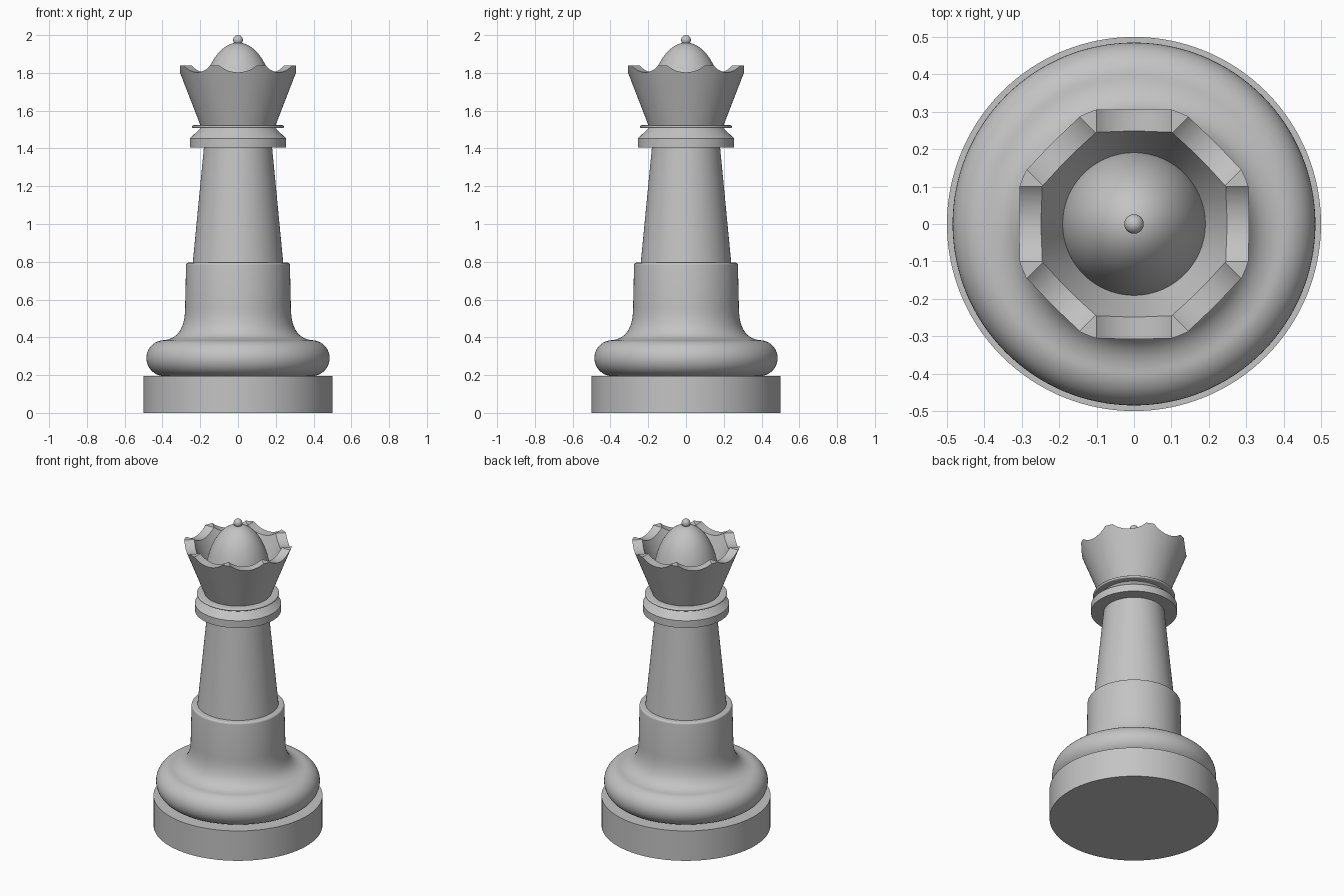
import bpy
import bmesh
from math import cos, sin, pi, tau, radians
from mathutils import Vector, Matrix
from mathutils.geometry import interpolate_bezier

if "Cube" in bpy.data.objects:
    bpy.data.objects.remove(bpy.data.objects["Cube"], do_unlink=True)

grey = bpy.data.materials.new("plain grey")
grey.use_nodes = True
colour = (0.55, 0.55, 0.55, 1)
grey.diffuse_color = colour
grey.node_tree.nodes["Principled BSDF"].inputs["Base Color"].default_value = colour


def activate(obj):
    bpy.ops.object.select_all(action="DESELECT")
    obj.select_set(True)
    bpy.context.view_layer.objects.active = obj


def smooth(obj):
    activate(obj)
    bpy.ops.object.shade_smooth_by_angle(angle=radians(30))


def make_object(name, bm):
    mesh = bpy.data.meshes.new(name)
    bm.to_mesh(mesh)
    bm.free()
    mesh.materials.append(grey)
    obj = bpy.data.objects.new(name, mesh)
    bpy.context.collection.objects.link(obj)
    return obj


def lathe(name, profile, steps=128):
    """Turn a list of (radius, height) points around the z axis."""
    bm = bmesh.new()
    verts = [bm.verts.new((r, 0, z)) for r, z in profile]
    edges = [bm.edges.new(pair) for pair in zip(verts, verts[1:])]
    bmesh.ops.spin(bm, geom=verts + edges, cent=(0, 0, 0), axis=(0, 0, 1),
                   angle=tau, steps=steps, use_duplicate=False)
    bmesh.ops.remove_doubles(bm, verts=bm.verts, dist=1e-5)
    bmesh.ops.recalc_face_normals(bm, faces=bm.faces)
    return make_object(name, bm)


def arc(r, z, a, b, start, end, count):
    """Points on an ellipse centred at (r, z)."""
    angles = [start + (end - start) * i / count for i in range(count + 1)]
    return [(max(0, r + a * cos(t)), z + b * sin(t)) for t in angles]


# Flat round plinth
smooth(lathe("base_plinth", [(0, 0), (0.5, 0), (0.5, 0.195), (0, 0.195)]))

# Rounded cushion flaring up into the shoulder sleeve
cushion = arc(0.39, 0.29, 0.095, 0.095, -pi / 2, pi / 2, 24)
flare = interpolate_bezier(Vector((0.39, 0.385)), Vector((0.31, 0.395)),
                           Vector((0.28, 0.46)), Vector((0.28, 0.56)), 16)
shoulder = arc(0.263, 0.783, 0.012, 0.012, 0, pi / 2, 5)
smooth(lathe("cushion_and_sleeve", [(0, 0.195)] + cushion
             + [(p.x, p.y) for p in flare[1:]] + shoulder + [(0, 0.795)]))

# Tapered stem
smooth(lathe("stem", [(0, 0.79), (0.24, 0.79), (0.18, 1.41), (0, 1.41)]))

# Collar with a sloping top, and the thin ring above it
smooth(lathe("collar", [(0, 1.406), (0.255, 1.406), (0.255, 1.453),
                        (0.195, 1.51), (0, 1.51)]))
ring_edge = arc(0.235, 1.515, 0.008, 0.008, -pi / 2, pi / 2, 8)
smooth(lathe("neck_ring", [(0, 1.507)] + ring_edge + [(0, 1.523)]))

# Hollow flared crown
crown = lathe("crown", [(0, 1.52), (0.198, 1.52), (0.322, 1.84),
                        (0.265, 1.84), (0.18, 1.65), (0, 1.65)])

# Scoop the rim with four long rods, giving eight notches
for i in range(4):
    bm = bmesh.new()
    turn = Matrix.Rotation(i * pi / 4, 4, "Z") @ Matrix.Rotation(pi / 2, 4, "Y")
    bmesh.ops.create_cone(bm, cap_ends=True, segments=96, radius1=0.154,
                          radius2=0.154, depth=1,
                          matrix=Matrix.Translation((0, 0, 1.957)) @ turn)
    rod = make_object("notch_cutter", bm)
    rod.hide_render = True
    cut = crown.modifiers.new("notch", "BOOLEAN")
    cut.operation = "DIFFERENCE"
    cut.solver = "EXACT"
    cut.object = rod
    activate(crown)
    bpy.ops.object.modifier_apply(modifier=cut.name)
    bpy.data.objects.remove(rod, do_unlink=True)
smooth(crown)

# Domed cap inside the crown and the small ball on top
smooth(lathe("dome", [(0, 1.61)] + arc(0, 1.61, 0.194, 0.35, 0, pi / 2, 32)))
smooth(lathe("top_ball", arc(0, 1.974, 0.026, 0.026, -pi / 2, pi / 2, 16), 48))
